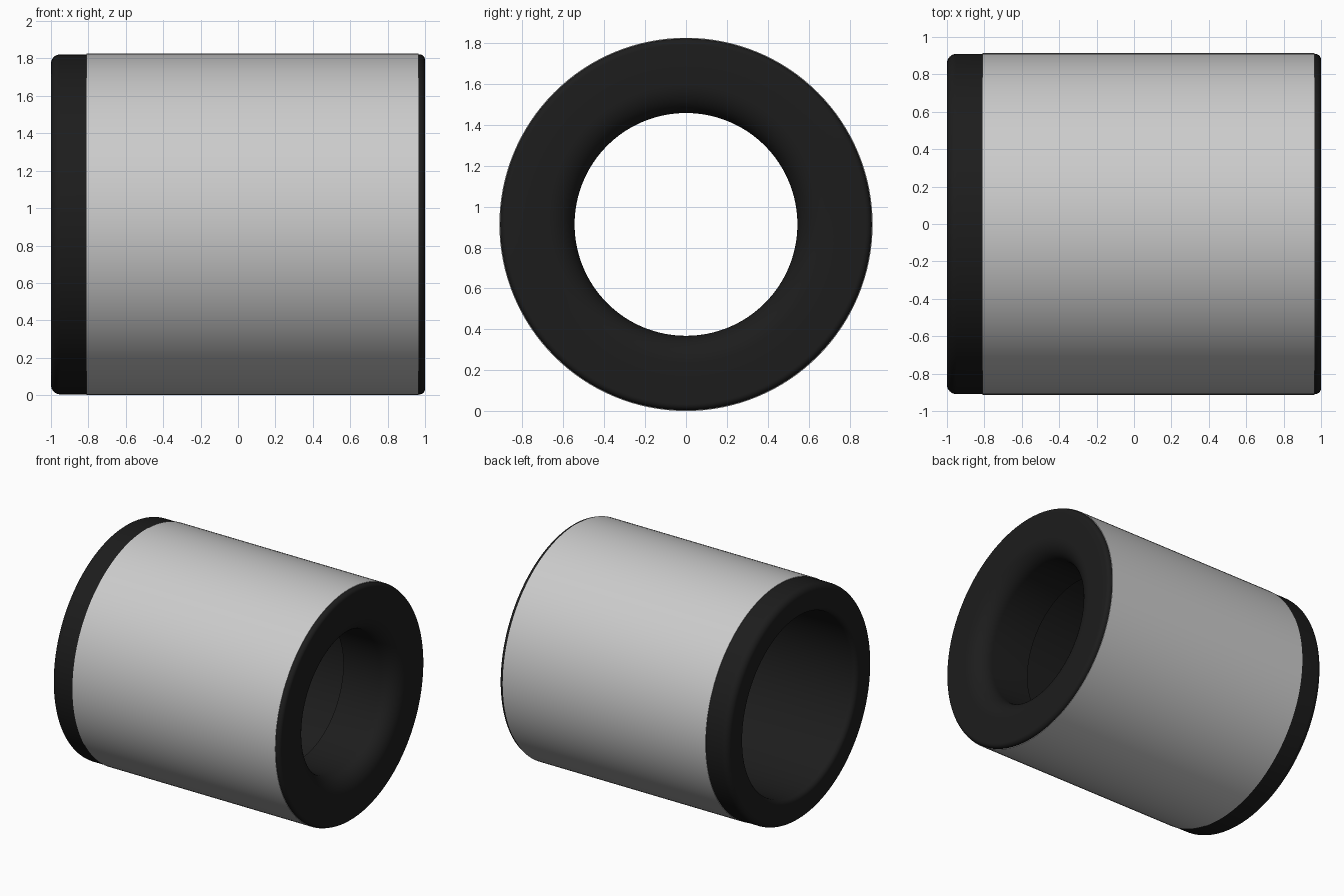
import bpy, bmesh, math

if "Cube" in bpy.data.objects:
    bpy.data.objects.remove(bpy.data.objects["Cube"])

R = 0.913      # outer radius, also the height of the axis
SEG = 128


def arc(cx, cr, ax, ar, a0, a1, n=8):
    """Points of an elliptical arc in the (x, radius) plane, angles in degrees."""
    pts = []
    for i in range(n + 1):
        a = math.radians(a0 + (a1 - a0) * i / n)
        pts.append((cx + ax * math.cos(a), cr + ar * math.sin(a)))
    return pts


def lathe(name, profile, color=None, closed=True):
    """Revolve an (x, radius) profile about the horizontal x axis."""
    bm = bmesh.new()
    rings = []
    for x, r in profile:
        rings.append([bm.verts.new((x, r * math.cos(2 * math.pi * k / SEG),
                                    R + r * math.sin(2 * math.pi * k / SEG)))
                      for k in range(SEG)])
    n = len(rings)
    for i in range(n if closed else n - 1):
        a, b = rings[i], rings[(i + 1) % n]
        for k in range(SEG):
            m = (k + 1) % SEG
            bm.faces.new((a[k], a[m], b[m], b[k]))
    bmesh.ops.recalc_face_normals(bm, faces=bm.faces)
    me = bpy.data.meshes.new(name)
    bm.to_mesh(me)
    bm.free()
    ob = bpy.data.objects.new(name, me)
    bpy.context.collection.objects.link(ob)
    if color:
        mat = bpy.data.materials.new(name + "_material")
        mat.diffuse_color = color
        mat.use_nodes = True
        mat.node_tree.nodes["Principled BSDF"].inputs["Base Color"].default_value = mat.diffuse_color
        me.materials.append(mat)
    bpy.ops.object.select_all(action='DESELECT')
    ob.select_set(True)
    bpy.context.view_layer.objects.active = ob
    bpy.ops.object.shade_smooth_by_angle(angle=math.radians(30))
    return ob


# Black liner: rounded ends, wide bore on the left, narrow flared throat on the right
RI = R - 0.004
liner = (arc(-0.95, RI - 0.05, 0.05, 0.05, 90, 180)        # left outer rounding
         + arc(-0.96, 0.74, 0.04, 0.04, 180, 270)          # left inner rounding
         + [(0.54, 0.70), (0.54, 0.545)]                   # wide bore and inner step
         + arc(0.87, 0.685, 0.13, 0.14, -90, 0, 12)        # flared throat
         + arc(0.97, RI - 0.03, 0.03, 0.03, 0, 90))        # right outer rounding
lathe("inner_liner", liner, (0.012, 0.012, 0.012, 1))

# Grey outer sleeve
lathe("outer_sleeve", [(-0.81, R - 0.008), (-0.81, R), (0.965, R), (0.965, R - 0.008)])
